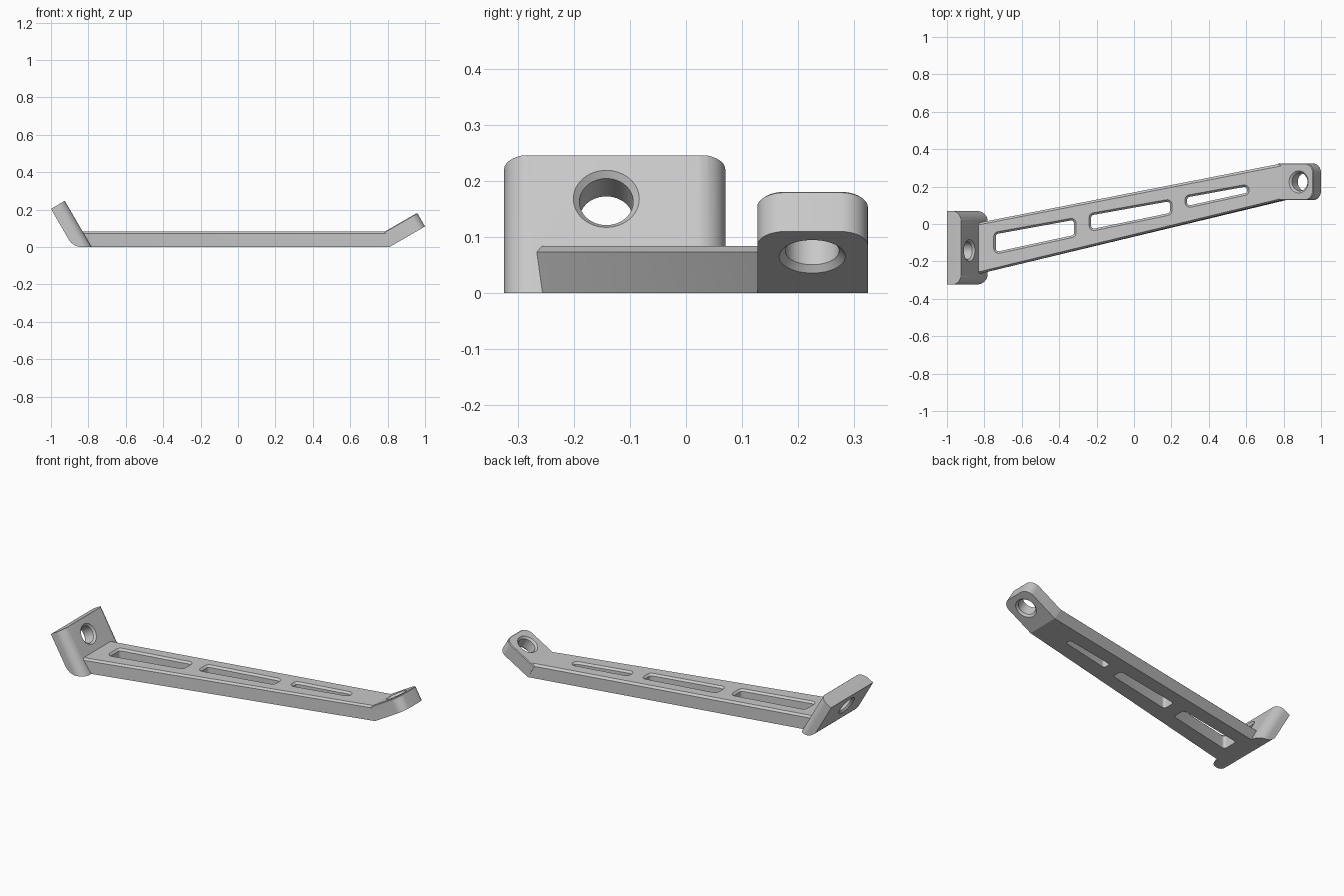
import bpy, bmesh
from math import radians, tan, cos, sin, pi
from mathutils import Matrix, Vector

cube = bpy.data.objects.get("Cube")
if cube:
    bpy.data.objects.remove(cube, do_unlink=True)

grey = bpy.data.materials.new("light_grey")
grey.use_nodes = True
COLOUR = (0.58, 0.58, 0.58, 1)
grey.diffuse_color = COLOUR
grey.node_tree.nodes["Principled BSDF"].inputs["Base Color"].default_value = COLOUR

THICK = 0.084
TILT = Matrix.Rotation(radians(-30), 4, 'Y')


def rounded(pts, radii, steps=8):
    """Outline of a counter-clockwise polygon with filleted corners."""
    out = []
    for i, (p, r) in enumerate(zip(pts, radii)):
        p = Vector(p)
        a = (Vector(pts[i - 1]) - p).normalized()
        b = (Vector(pts[(i + 1) % len(pts)]) - p).normalized()
        if r <= 0:
            out.append(p)
            continue
        half = a.angle(b) / 2
        centre = p + (a + b).normalized() * r / sin(half)
        start = p + a * r / tan(half) - centre
        sweep = pi - 2 * half
        for k in range(steps + 1):
            t = sweep * k / steps
            out.append(centre + Vector((start.x * cos(t) - start.y * sin(t),
                                        start.x * sin(t) + start.y * cos(t))))
    return out


def inset(pts, d):
    """Move every side of a counter-clockwise polygon inward by d."""
    out = []
    for i, p in enumerate(pts):
        p = Vector(p)
        a = (p - Vector(pts[i - 1])).normalized()
        b = (Vector(pts[(i + 1) % len(pts)]) - p).normalized()
        na, nb = Vector((-a.y, a.x)), Vector((-b.y, b.x))
        out.append(p + (na + nb) * d / (1 + na.dot(nb)))
    return out


def loft(name, levels, matrix=Matrix()):
    """Closed solid through stacked (height, outline) levels."""
    bm = bmesh.new()
    rings = [[bm.verts.new((p[0], p[1], z)) for p in ring] for z, ring in levels]
    n = len(rings[0])
    bm.faces.new(rings[0][::-1])
    bm.faces.new(rings[-1])
    for lo, hi in zip(rings, rings[1:]):
        for i in range(n):
            j = (i + 1) % n
            bm.faces.new((lo[i], lo[j], hi[j], hi[i]))
    bm.transform(matrix)
    bmesh.ops.recalc_face_normals(bm, faces=bm.faces)
    mesh = bpy.data.meshes.new(name)
    bm.to_mesh(mesh)
    bm.free()
    mesh.materials.append(grey)
    obj = bpy.data.objects.new(name, mesh)
    bpy.context.collection.objects.link(obj)
    return obj


def combine(target, other, operation):
    mod = target.modifiers.new("combine", 'BOOLEAN')
    mod.operation, mod.solver, mod.object = operation, 'EXACT', other
    bpy.context.view_layer.objects.active = target
    bpy.ops.object.modifier_apply(modifier=mod.name)
    bpy.data.objects.remove(other, do_unlink=True)


def bolt_hole(name, matrix, thick):
    """Round cutter, countersunk at both faces."""
    def circle(r):
        return [(r * cos(2 * pi * k / 48), r * sin(2 * pi * k / 48)) for k in range(48)]
    e, c, r = 0.02, 0.011, 0.048
    return loft(name, [(-e, circle(r + c + e)), (c, circle(r)),
                       (thick - c, circle(r)), (thick + e, circle(r + c + e))], matrix)


# Tapered arm with chamfered top, mitred at its right end
arm_outline = [(-0.85, -0.272), (0.81, 0.127), (0.81, 0.324), (-0.85, 0.003)]


def arm_level(z, d):
    ring = inset(arm_outline, d)
    for i in (1, 2):
        ring[i].x = 0.81 - z * tan(radians(15))
    return z, ring


arm = loft("bracket_arm", [arm_level(0, 0), arm_level(0.073, 0), arm_level(THICK, 0.011)])

# Tilted end tab with rounded tip
tab_outline = [(0, 0.127), (0.2194, 0.127), (0.2194, 0.324), (0, 0.324)]
tab_frame = Matrix.Translation((0.81, 0, 0)) @ TILT


def tab_ring(d):
    ring = inset(tab_outline, d)
    ring[0].x = ring[3].x = 0
    return rounded(ring, [0, 0.05 - d, 0.05 - d, 0])


tab = loft("end_tab", [(0, tab_ring(0)), (THICK - 0.004, tab_ring(0)), (THICK, tab_ring(0.004))],
           tab_frame)
combine(tab, bolt_hole("tab_hole", tab_frame @ Matrix.Translation((0.13, 0.225, 0)), THICK),
        'DIFFERENCE')

# Mounting plate: bent side profile crossed with a section rounded on the inner edges
side = rounded([(-0.882, 0), (-0.783, 0), (-0.926, 0.247), (-1.0, 0.204)],
               [0.08, 0, 0.005, 0.003])
plate = loft("mounting_plate", [(-0.5, side), (0.5, side)], Matrix.Rotation(pi / 2, 4, 'X'))
section = rounded([(-0.15, -0.324), (0, -0.324), (0, 0.07), (-0.15, 0.07)], [0, 0.052, 0.052, 0])
combine(plate, loft("plate_section", [(-0.3, section), (0.6, section)],
                    Matrix.Translation((-0.783, 0, 0)) @ TILT), 'INTERSECT')
hole_frame = (Matrix.Translation((-0.88, -0.142, 0.168)) @ Matrix.Rotation(radians(60), 4, 'Y')
              @ Matrix.Translation((0, 0, -0.0857)))
combine(plate, bolt_hole("plate_hole", hole_frame, 0.0857), 'DIFFERENCE')

# Three slots through the arm: left x, right x, then low and high y at each end
for x0, x1, a0, a1, b0, b1 in [(-0.75, -0.31, -0.163, -0.045, -0.068, 0.035),
                               (-0.24, 0.203, -0.041, 0.056, 0.05, 0.135),
                               (0.273, 0.615, 0.083, 0.152, 0.158, 0.214)]:
    quad = [(x0, a0), (x1, b0), (x1, b1), (x0, a1)]

    def ring(d):
        return rounded(inset(quad, d), [0.026 - d] * 4, 6)
    combine(arm, loft("slot", [(-0.02, ring(0.011)), (THICK - 0.011, ring(0.011)),
                               (THICK + 0.01, ring(-0.01))]), 'DIFFERENCE')

# Join into one solid
combine(arm, tab, 'UNION')
combine(arm, plate, 'UNION')
bpy.ops.object.select_all(action='DESELECT')
arm.select_set(True)
bpy.context.view_layer.objects.active = arm
bpy.ops.object.shade_smooth_by_angle(angle=radians(25))
